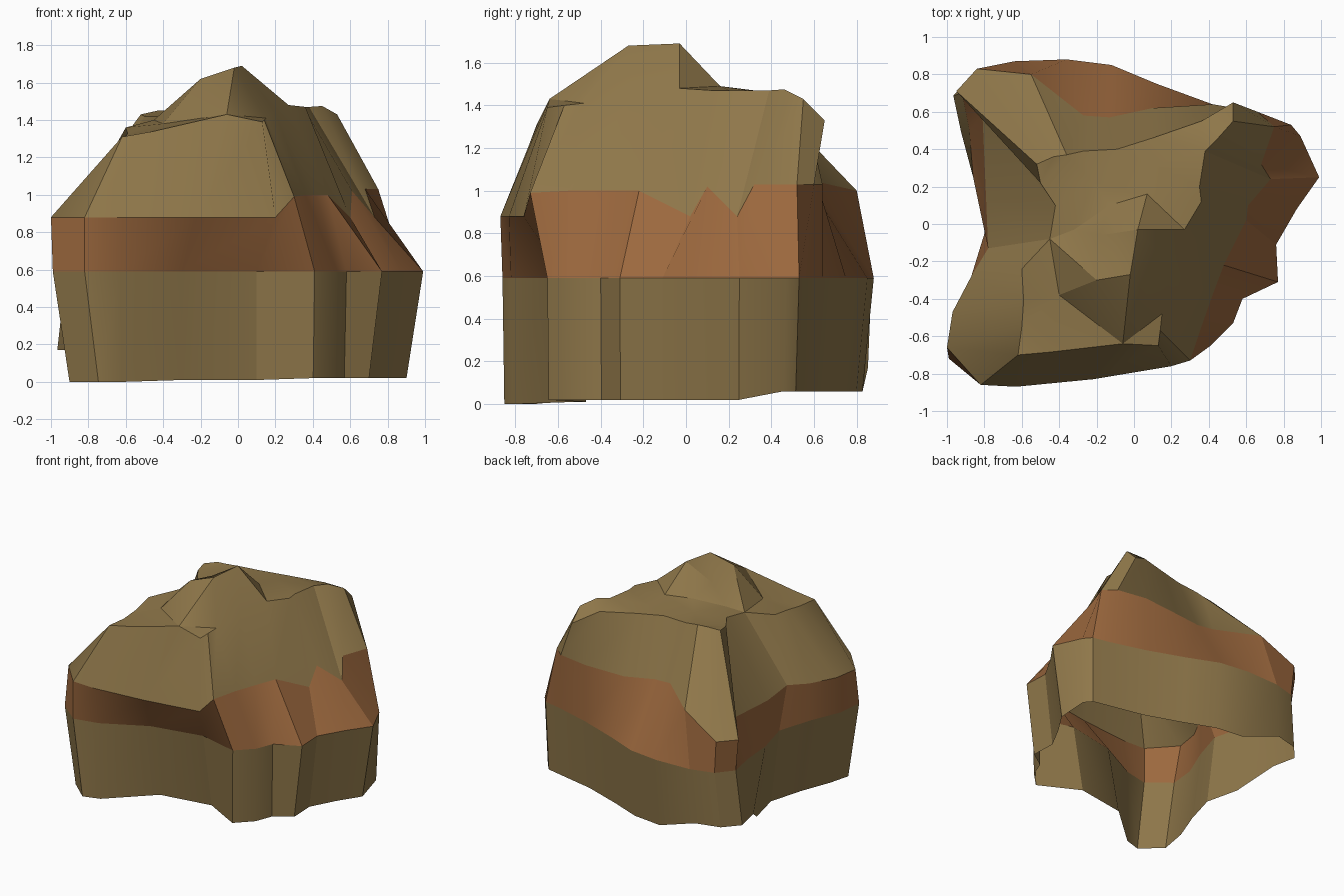
import bpy, math
from mathutils import Vector
from mathutils.geometry import delaunay_2d_cdt


def material(name, rgb):
    m = bpy.data.materials.new(name)
    m.diffuse_color = (*rgb, 1)
    return m


OLIVE = material("olive stone", (0.275, 0.185, 0.068))
RUST = material("rust stratum", (0.335, 0.14, 0.048))


def add_object(name, verts, faces, mat):
    me = bpy.data.meshes.new(name)
    me.from_pydata(verts, [], faces)
    me.materials.append(mat)
    ob = bpy.data.objects.new(name, me)
    bpy.context.collection.objects.link(ob)
    bpy.context.view_layer.objects.active = ob
    ob.select_set(True)
    bpy.ops.object.shade_smooth_by_angle(angle=math.radians(25))
    ob.select_set(False)
    return ob


def wall_faces(n):
    return [(i, (i + 1) % n, n + (i + 1) % n, n + i) for i in range(n)]


# Cross-section at the foot of the rust layer, anticlockwise from the front left
waist_xy = [
    (-.82, -.86), (-.63, -.82), (-.3, -.65), (.1, -.57), (.41, -.65), (.53, -.53), (.58, -.4),
    (.77, -.31), (.76, -.11), (.87, .08), (.99, .25), (.89, .47), (.84, .53), (.70, .56),
    (.42, .64), (.12, .75), (-.12, .85), (-.36, .88), (-.64, .87), (-.82, .82),
    (-.92, .70), (-.88, .5), (-.86, .25), (-.79, -.02), (-.87, -.28), (-.97, -.52), (-.99, -.72)]
waist = [(x, y, .59) for x, y in waist_xy]

# Top of the rust layer: overhangs at the front, set back at the right and rear
shoulder = [
    (-.82, -.86, .88), (-.63, -.87, .88), (-.22, -.83, .88), (.2, -.76, .88), (.30, -.73, .99),
    (.36, -.55, 1.0), (.42, -.38, 1.0), (.48, -.22, 1.0), (.60, .02, .88), (.61, .10, 1.02),
    (.73, .24, .88), (.68, .32, 1.03), (.75, .52, 1.03), (.66, .60, 1.03),
    (.42, .64, 1.03), (.1, .62, 1.02), (-.13, .57, 1.04), (-.27, .58, 1.05), (-.55, .80, 1.0),
    (-.84, .83, .84), (-.95, .71, .84), (-.81, .58, .92), (-.79, .12, .88), (-.78, -.13, .9),
    (-.87, -.28, .88), (-.97, -.47, .88), (-1.0, -.66, .88)]

# Edge of the roof
rim = [
    (-.62, -.70, 1.31), (-.45, -.685, 1.34), (-.06, -.64, 1.43), (.13, -.65, 1.39), (.14, -.57, 1.40),
    (.15, -.48, 1.41), (.2, -.25, 1.44), (.27, -.03, 1.48), (.36, .12, 1.47), (.35, .20, 1.47),
    (.38, .39, 1.47), (.45, .46, 1.475), (.53, .55, 1.43), (.53, .65, 1.33),
    (.36, .55, 1.43), (.1, .46, 1.45), (-.09, .40, 1.46), (-.27, .39, 1.45), (-.36, .37, 1.45),
    (-.43, .36, 1.45), (-.52, .32, 1.43), (-.50, .22, 1.42), (-.42, .1, 1.42), (-.45, -.08, 1.40),
    (-.60, -.24, 1.36), (-.59, -.41, 1.33), (-.6, -.55, 1.31)]

# Blunt peak and the hollows around it
peak = [(-.02, -.27, 1.68), (.02, -.03, 1.69), (-.2, -.30, 1.62), (-.18, -.06, 1.57),
        (-.40, -.38, 1.38), (-.32, -.03, 1.43), (.07, .16, 1.49), (-.13, .10, 1.49),
        (-.22, .22, 1.45), (.1, .32, 1.465)]


def foot(x, y):
    """Base tapers in, hollow at the front; the rear left corner flares above ground."""
    if x < -.6 and y > .3:
        return (x * 1.05, y * .98, .17)
    if y < -.5 and abs(x) < .35:
        return (x, y * .82, .01)
    if y > .45 and x > .6:
        return (x * .98, y * .97, .06)
    z = .06 if y > .5 else (.02 if y > -.7 else 0.0)
    return (x * (.91 if abs(x) > .7 else .98), y * (.94 if y > .5 else .99), z)


n = len(waist)
base = [foot(x, y) for x, y in waist_xy]
add_object("lower_stone", base + waist, wall_faces(n), OLIVE)
add_object("rust_band", waist + shoulder, wall_faces(n), RUST)

# Upper stone: steep wall plus a triangulated roof
points = rim + peak
flat = [Vector(p[:2]) for p in points]
result = delaunay_2d_cdt(flat, [], [list(range(n))], 1, 1e-5)
roof_verts = []
for co, orig in zip(result[0], result[3]):
    roof_verts.append((co.x, co.y, points[orig[0]][2] if orig else 1.4))
index = {o[0]: i for i, o in enumerate(result[3]) if o}
verts = shoulder + roof_verts
faces = [tuple(n + i for i in f) for f in result[2]]
for i in range(n):
    j = (i + 1) % n
    faces.append((i, j, n + index[j], n + index[i]))
add_object("upper_stone", verts, faces, OLIVE)
